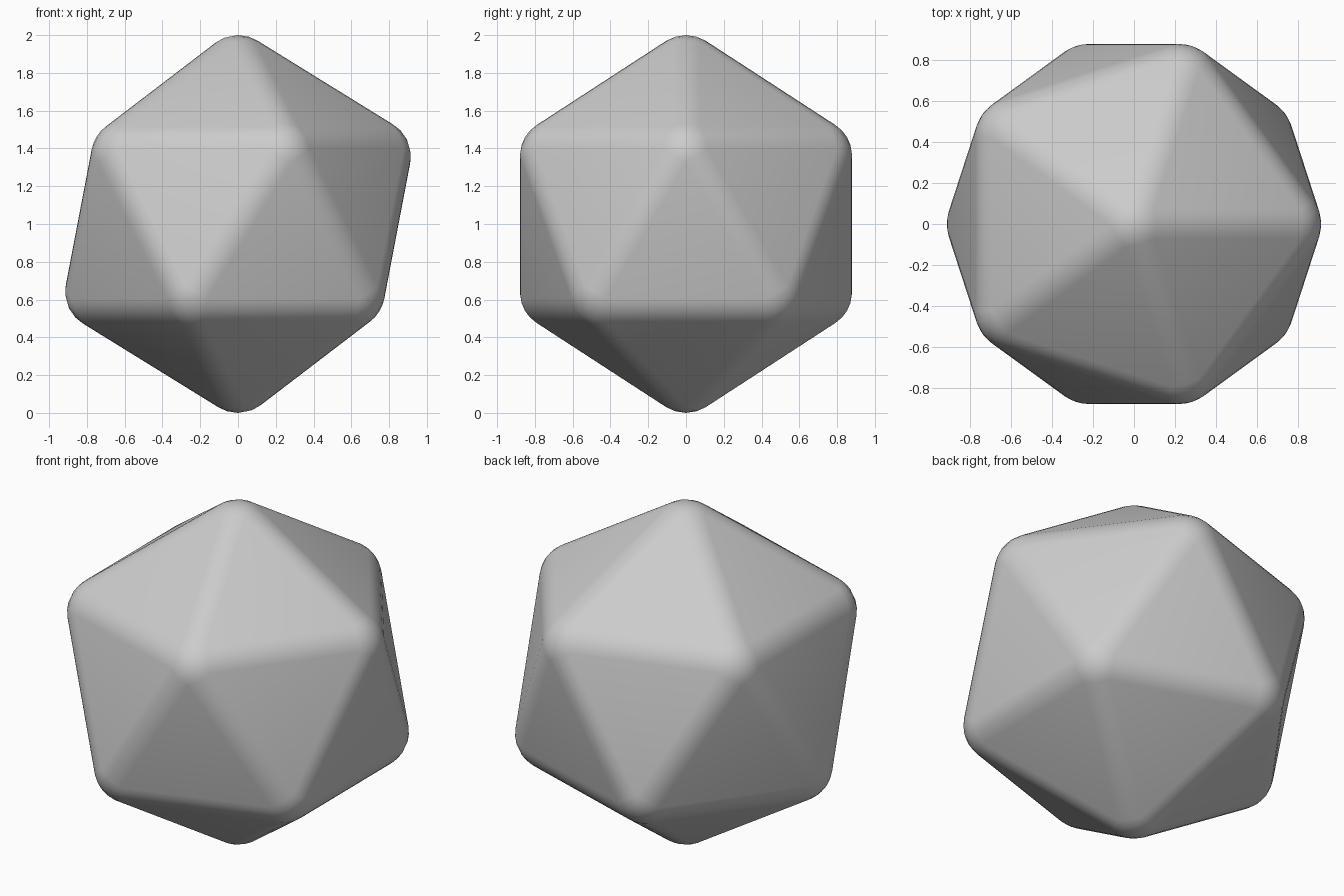
import bpy, bmesh
from mathutils import Vector
from mathutils.bvhtree import BVHTree

if "Cube" in bpy.data.objects:
    bpy.data.objects.remove(bpy.data.objects["Cube"])

CORE = 0.804          # radius of the sharp inner icosahedron
ROUND = 0.196         # rounding radius of edges and corners
OUTER = CORE + ROUND / 0.7947   # sharp icosahedron whose faces match the body


def icosahedron(radius):
    bm = bmesh.new()
    bmesh.ops.create_icosphere(bm, subdivisions=1, radius=radius)
    return bm


# inner solid used only to guide the rounding
core = icosahedron(CORE)
tree = BVHTree.FromBMesh(core)

# bevelled icosahedron
bm = icosahedron(OUTER)
bmesh.ops.bevel(bm, geom=bm.edges[:], offset=(OUTER - CORE) * 0.3035,
                offset_type='OFFSET', segments=4, profile=0.5,
                affect='EDGES', clamp_overlap=True)

# true the rounding to an even radius, and stand the body on the ground
for v in bm.verts:
    near = tree.find_nearest(v.co)[0]
    v.co = near + (v.co - near).normalized() * ROUND + Vector((0, 0, 1))
bmesh.ops.recalc_face_normals(bm, faces=bm.faces[:])
for f in bm.faces:
    f.smooth = True

mesh = bpy.data.meshes.new("rounded_icosahedron")
bm.to_mesh(mesh)
bm.free()
core.free()
body = bpy.data.objects.new("rounded_icosahedron", mesh)
bpy.context.collection.objects.link(body)
